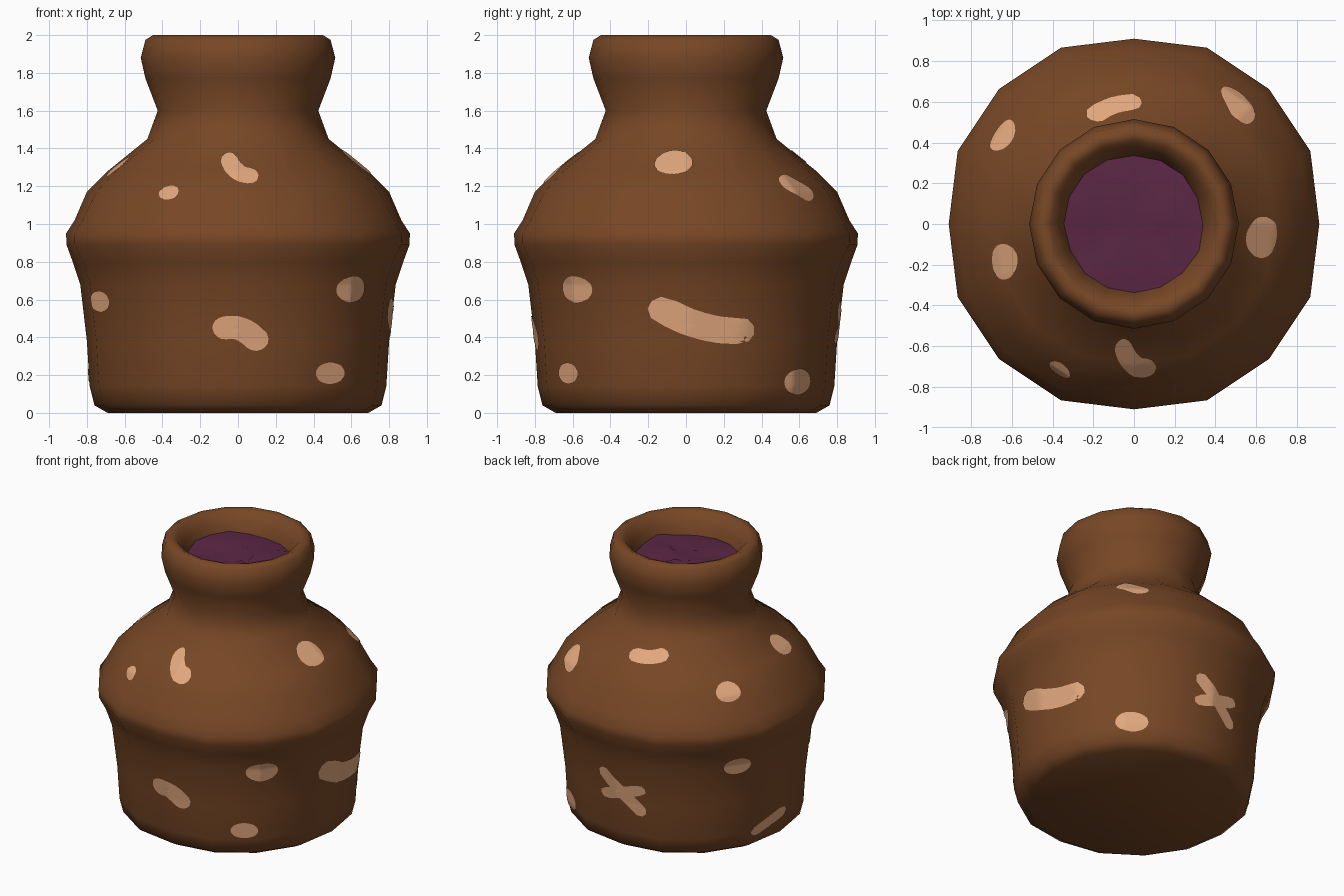
import bpy, bmesh, math, random
from mathutils import Vector
from mathutils.bvhtree import BVHTree

if "Cube" in bpy.data.objects:
    bpy.data.objects.remove(bpy.data.objects["Cube"])

random.seed(4)
SIDES = 16


def material(name, rgb):
    m = bpy.data.materials.new(name)
    m.diffuse_color = (*rgb, 1)
    m.use_nodes = True
    m.node_tree.nodes["Principled BSDF"].inputs["Base Color"].default_value = m.diffuse_color
    return m


brown = material("brown clay", (0.185, 0.063, 0.019))
tan = material("tan spots", (0.76, 0.39, 0.21))
purple = material("purple liquid", (0.105, 0.02, 0.06))


def add_object(name, bm, mat, angle):
    me = bpy.data.meshes.new(name)
    bm.to_mesh(me)
    bm.free()
    me.materials.append(mat)
    ob = bpy.data.objects.new(name, me)
    bpy.context.collection.objects.link(ob)
    bpy.context.view_layer.objects.active = ob
    ob.select_set(True)
    bpy.ops.object.shade_smooth_by_angle(angle=math.radians(angle))
    ob.select_set(False)
    return ob


def lathe(bm, profile, radius_scale):
    rings = []
    for r, z in profile:
        ring = []
        for i in range(SIDES):
            a = 2 * math.pi * i / SIDES
            s = r * radius_scale(i, z)
            ring.append(bm.verts.new((s * math.cos(a), s * math.sin(a), z)))
        rings.append(ring)
    for lo, hi in zip(rings, rings[1:]):
        for i in range(SIDES):
            j = (i + 1) % SIDES
            bm.faces.new((lo[i], lo[j], hi[j], hi[i]))
    return rings


# Pot: 16-sided lathe, the belly bulging slightly between the four axes
def pot_scale(i, z):
    if z > 1.4 or i % 4 == 0:
        return 1
    return 1.03 if 0.8 < z < 1.1 else 1.015


profile = [(.69, 0), (.76, .04), (.785, .14), (.80, .38), (.835, .68), (.875, .80),
           (.908, .89), (.91, .95), (.865, 1.02), (.80, 1.17), (.69, 1.28),
           (.48, 1.45), (.425, 1.60), (.49, 1.77), (.515, 1.88), (.49, 1.975),
           (.45, 2.0), (.41, 1.985), (.365, 1.92), (.335, 1.84), (.31, 1.7)]
bm = bmesh.new()
rings = lathe(bm, profile, pot_scale)
bm.faces.new(rings[0][::-1])
bm.faces.new(rings[-1])
bm.normal_update()
surface = BVHTree.FromBMesh(bm)
add_object("pot", bm, brown, 75)

# Liquid: gently uneven disc inside the mouth
bm = bmesh.new()
rings = lathe(bm, [(.345, 1.855), (.23, 1.86), (.11, 1.855)], lambda i, z: 1)
bm.faces.new(rings[-1])
for v in bm.verts:
    v.co.z += random.uniform(-.015, .018)
add_object("liquid", bm, purple, 60)


# Spots: thin plates that follow the pot wall
def project(azimuth, radius, height, u, v):
    a = math.radians(azimuth) + u / radius
    d = Vector((math.cos(a), math.sin(a), 0))
    hit, normal, _, _ = surface.ray_cast(d * 2 + Vector((0, 0, height + v)), -d)
    return hit + normal * 0.005


def spot(name, azimuth, height, wide, tall, length=0, tilt=0, bend=0):
    """An oval swept along a short path, which may tilt and bend."""
    a = math.radians(azimuth)
    d = Vector((math.cos(a), math.sin(a), 0))
    radius = surface.ray_cast(d * 2 + Vector((0, 0, height)), -d)[0].xy.length
    path = [(t * length, t * tilt + t * t * bend) for t in (k / 8 for k in range(-8, 9))]

    def inside(u, v):
        return any(((u - p) / wide) ** 2 + ((v - q) / tall) ** 2 < 1 for p, q in path)

    steps, layers = 40, 6
    bm = bmesh.new()
    centre = bm.verts.new(project(azimuth, radius, height, 0, 0))
    loops = [[] for _ in range(layers)]
    for i in range(steps):
        c, s = math.cos(math.tau * i / steps), math.sin(math.tau * i / steps)
        reach = 0.01
        while inside(reach * c, reach * s):
            reach += 0.002
        for k in range(layers):
            f = reach * (k + 1) / layers
            loops[k].append(bm.verts.new(project(azimuth, radius, height, f * c, f * s)))
    for i in range(steps):
        j = (i + 1) % steps
        bm.faces.new((centre, loops[0][i], loops[0][j]))
        for lo, hi in zip(loops, loops[1:]):
            bm.faces.new((lo[i], hi[i], hi[j], lo[j]))
    add_object(name, bm, tan, 75)


# Oval spots: azimuth, height, half width (half height follows)
for n, (az, z, w) in enumerate([(-164, 1.30, .085), (-117, 1.165, .06), (-6, 1.325, .10),
                                (146, 1.19, .085), (-44, .655, .11), (-52, .21, .09),
                                (-152, .59, .09), (49, .165, .11), (149, .67, .095)]):
    spot(f"oval_spot_{n + 1}", az, z, w, w * 0.62)

# Long bent spots
spot("front_shoulder_spot", -90, 1.275, .05, .042, .055, -.04, .02)
spot("back_shoulder_spot", 100, 1.355, .055, .032, .085, .01, .01)
spot("right_shoulder_spot", 49, 1.19, .07, .05, .04, -.02)
spot("front_belly_spot", -89, .445, .07, .06, .08, -.03, -.025)
spot("right_belly_spot", 6, .46, .085, .07, .20, -.055, .03)
spot("left_belly_spot", 170, .17, .06, .035, .11, .03)

# Splash on the back: two crossing strokes
spot("back_splash_a", 93, .44, .05, .045, .13, -.11)
spot("back_splash_b", 93, .44, .05, .038, .13, .04)
